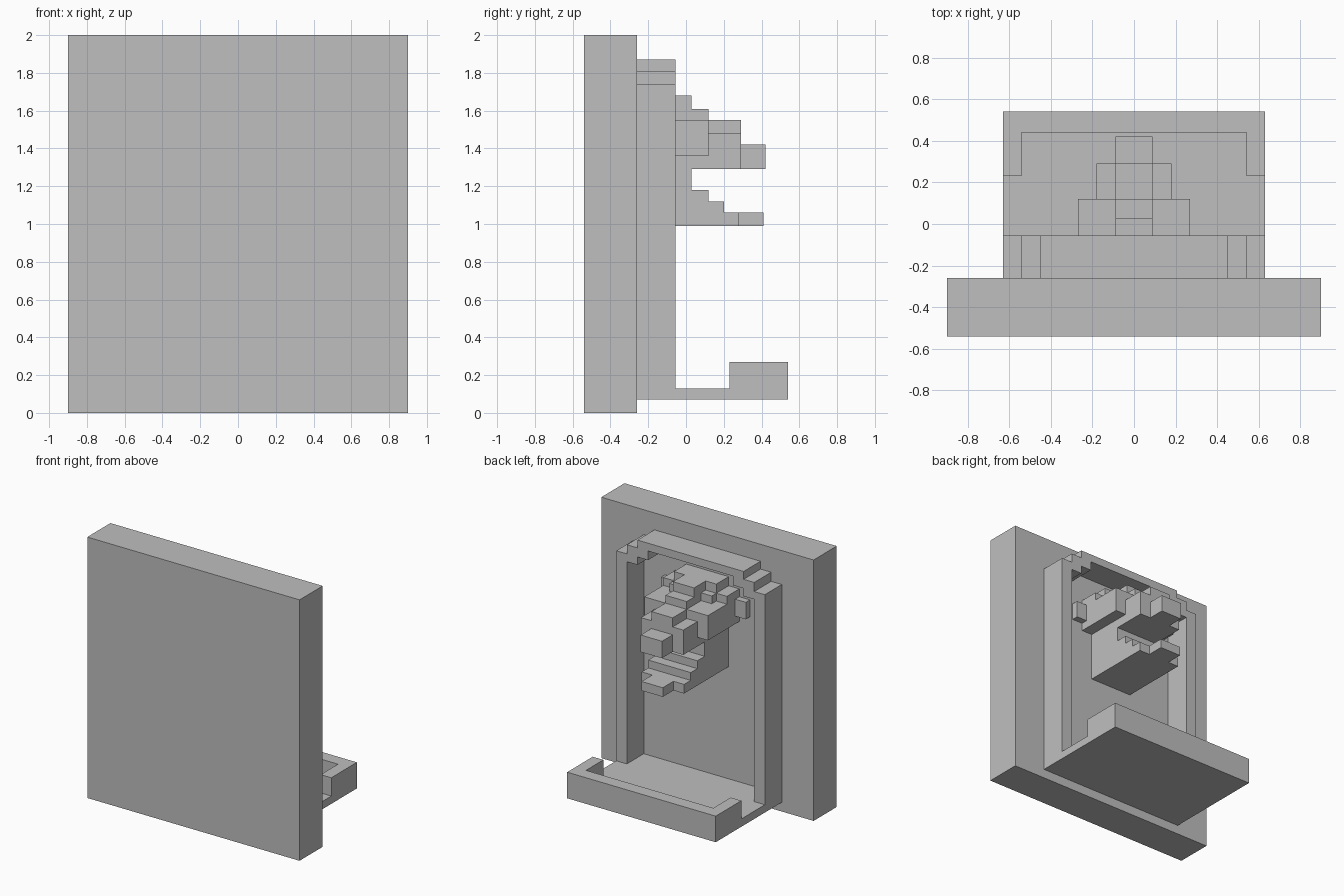
import bpy, bmesh
from mathutils import Vector

old = bpy.data.objects.get("Cube")
if old:
    bpy.data.objects.remove(old, do_unlink=True)

stone = bpy.data.materials.new("grey stone")
stone.use_nodes = True
grey = (0.52, 0.52, 0.52, 1)
stone.diffuse_color = grey
stone.node_tree.nodes["Principled BSDF"].inputs["Base Color"].default_value = grey

WALL_BACK = -0.26


def mirrored(half):
    """Complete an outline, given on its +x half, across x = 0."""
    return half + [(-x, v) for x, v in reversed(half)]


def prism(name, shapes, upright=False):
    """Extrude outlines: (outline, start, end) along z, or along y when upright."""
    bm = bmesh.new()
    for outline, start, end in shapes:
        place = (lambda u, v: (u, start, v)) if upright else (lambda u, v: (u, v, start))
        face = bm.faces.new([bm.verts.new(place(u, v)) for u, v in outline])
        shift = Vector((0, end - start, 0) if upright else (0, 0, end - start))
        moved = bmesh.ops.extrude_face_region(bm, geom=[face], use_keep_orig=True)
        bmesh.ops.translate(bm, vec=shift,
                            verts=[g for g in moved["geom"] if isinstance(g, bmesh.types.BMVert)])
    bmesh.ops.recalc_face_normals(bm, faces=bm.faces[:])
    mesh = bpy.data.meshes.new(name)
    bm.to_mesh(mesh)
    bm.free()
    mesh.materials.append(stone)
    obj = bpy.data.objects.new(name, mesh)
    bpy.context.collection.objects.link(obj)
    return obj


def stepped_plan(steps):
    """Plan outline from (half width, depth) steps, narrowest first."""
    half = []
    inner = None
    for width, depth in steps:
        if inner is not None:
            half.append((inner, depth))
        half.append((width, depth))
        inner = width
    half.append((inner, WALL_BACK))
    return mirrored(half)


# Wall slab
prism("wall", [(mirrored([(0.9, -0.54), (0.9, WALL_BACK)]), 0, 2)])

# Basin floor and its rim around the outer end
prism("basin_floor", [(stepped_plan([(0.63, 0.54)]), 0.07, 0.13)])
rim = mirrored([(0.54, 0.44), (0.54, 0.23), (0.63, 0.23), (0.63, 0.54)])
prism("basin_rim", [(rim, 0.13, 0.27)])

# Stepped arch standing on the basin floor
arch = mirrored([(0.36, 1.81), (0.36, 1.74), (0.45, 1.74), (0.45, 1.68), (0.54, 1.68),
                 (0.54, 0.13), (0.63, 0.13), (0.63, 1.74), (0.54, 1.74),
                 (0.54, 1.81), (0.45, 1.81), (0.45, 1.87)])
prism("arch_frame", [(arch, WALL_BACK, -0.055)], upright=True)

# Animal head spout: each layer is (bottom, top, plan steps)
jaw = [
    (0.99, 1.06, [(0.09, 0.41), (0.18, 0.28)]),
    (1.06, 1.12, [(0.18, 0.20)]),
    (1.12, 1.18, [(0.18, 0.12)]),
    (1.18, 1.29, [(0.18, 0.03)]),
]
skull = [
    (1.29, 1.36, [(0.09, 0.42), (0.18, 0.29)]),
    (1.36, 1.42, [(0.09, 0.42), (0.18, 0.29), (0.27, 0.12)]),
    (1.42, 1.48, [(0.18, 0.29), (0.27, 0.12), (0.36, -0.21)]),
    (1.48, 1.55, [(0.09, 0.29), (0.27, 0.12), (0.36, -0.21)]),
    (1.55, 1.61, [(0.09, 0.12), (0.18, -0.055), (0.27, -0.11)]),
    (1.61, 1.68, [(0.09, 0.03), (0.18, -0.11)]),
]
for name, layers in (("lower_jaw", jaw), ("head", skull)):
    prism(name, [(stepped_plan(steps), low, high) for low, high, steps in layers])
